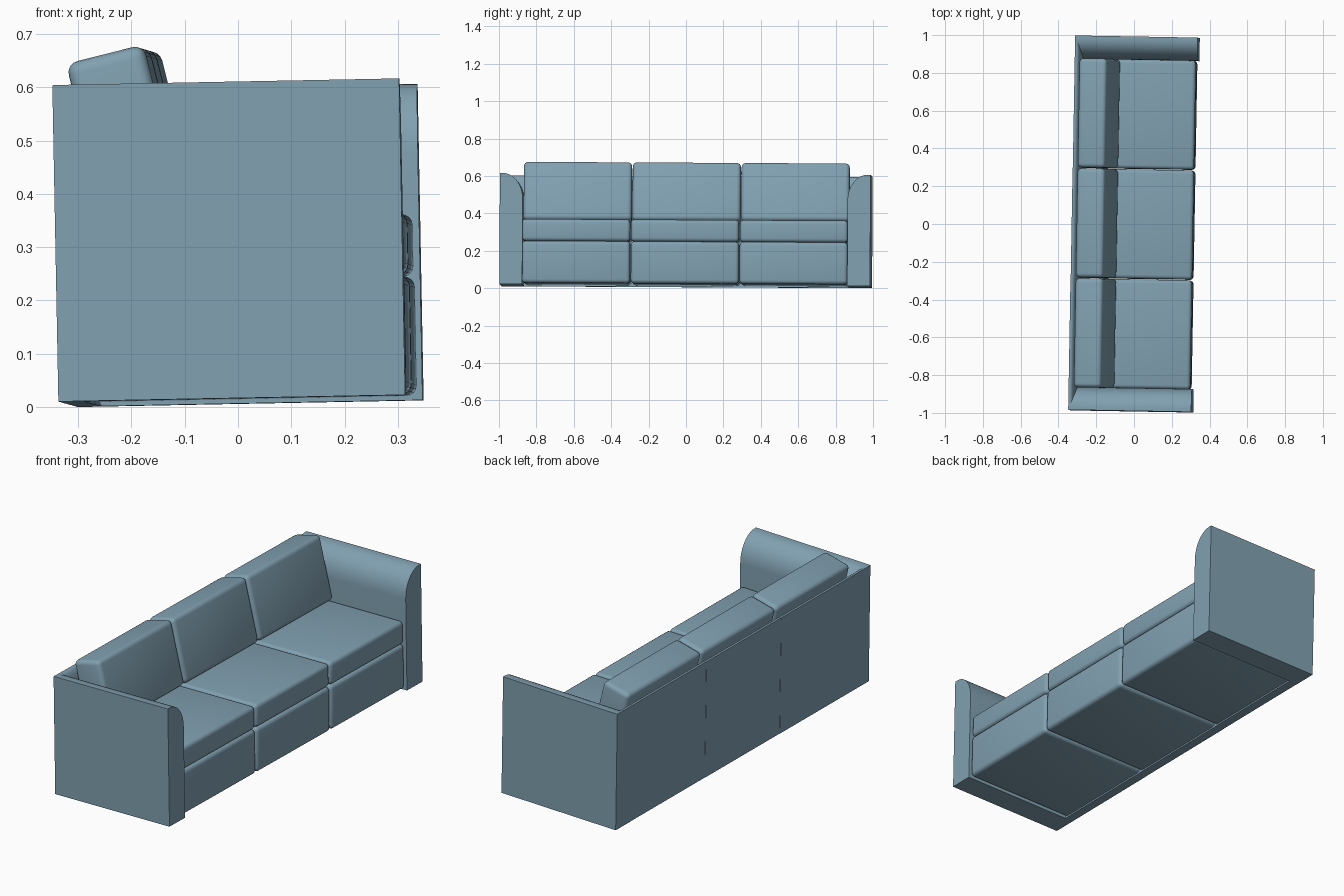
import bpy, bmesh, math
from mathutils import Matrix, Vector

if "Cube" in bpy.data.objects:
    bpy.data.objects.remove(bpy.data.objects["Cube"])

fabric = bpy.data.materials.new("blue grey fabric")
fabric.diffuse_color = (0.22, 0.355, 0.44, 1)
fabric.use_nodes = True
fabric.node_tree.nodes["Principled BSDF"].inputs["Base Color"].default_value = fabric.diffuse_color
parts = []

# The whole sofa leans very slightly on all three axes
LEAN = (Matrix.Rotation(math.radians(-1.0), 4, 'Z')
        @ Matrix.Rotation(math.radians(-1.1), 4, 'Y')
        @ Matrix.Rotation(math.radians(-0.3), 4, 'X'))


def finish(name, bm):
    bmesh.ops.recalc_face_normals(bm, faces=bm.faces)
    mesh = bpy.data.meshes.new(name)
    bm.to_mesh(mesh)
    bm.free()
    mesh.materials.append(fabric)
    ob = bpy.data.objects.new(name, mesh)
    bpy.context.collection.objects.link(ob)
    bpy.context.view_layer.objects.active = ob
    ob.select_set(True)
    bpy.ops.object.shade_smooth_by_angle(angle=math.radians(35))
    ob.select_set(False)
    parts.append(ob)


def cushion(name, lo, hi, radius=0.02, tilt=0.0):
    """Rounded box between two corners, tilted about its centre."""
    lo, hi = Vector(lo), Vector(hi)
    bm = bmesh.new()
    bmesh.ops.create_cube(bm, size=1)
    bmesh.ops.scale(bm, vec=hi - lo, verts=bm.verts)
    bmesh.ops.bevel(bm, geom=bm.edges[:], offset=radius, segments=4,
                    profile=0.5, affect='EDGES')
    bmesh.ops.transform(bm, matrix=Matrix.Translation((lo + hi) / 2)
                        @ Matrix.Rotation(tilt, 4, 'Y'), verts=bm.verts)
    finish(name, bm)


def rounded_wall(thick, height, flat, drop):
    """Profile (distance from outer face, z) with a quarter-round inner top."""
    pts = [(0, 0), (thick, 0)]
    for i in range(13):
        a = math.pi / 2 * i / 12
        pts.append((flat + (thick - flat) * math.cos(a),
                    height - drop + drop * math.sin(a)))
    return pts + [(0, height)]


def extrude(name, start, end):
    bm = bmesh.new()
    a = [bm.verts.new(p) for p in start]
    b = [bm.verts.new(p) for p in end]
    n = len(a)
    bm.faces.new(a)
    bm.faces.new(b[::-1])
    for i in range(n):
        bm.faces.new((a[i], a[(i + 1) % n], b[(i + 1) % n], b[i]))
    finish(name, bm)


# Arms: curved inside, flat outside
arm = rounded_wall(0.122, 0.594, 0.015, 0.135)
for side, label in ((-1, "near"), (1, "far")):
    extrude(label + "_arm",
            [(-0.325, side * (0.991 - d), z) for d, z in arm],
            [(0.325, side * (0.991 - d), z) for d, z in arm])

# Back made of three panels
back = rounded_wall(0.045, 0.593, 0.008, 0.13)
cuts = (-0.990, -0.292, 0.292, 0.990)
for i in range(3):
    x = -0.326 + 0.001 * i
    extrude(f"back_panel_{i + 1}",
            [(x + d, cuts[i], z) for d, z in back],
            [(x + d, cuts[i + 1], z) for d, z in back])

# Three sections of base, seat and back cushion
for i in range(3):
    y = (i - 1) * 0.582
    y0, y1 = y - 0.289, y + 0.289
    cushion(f"base_{i + 1}", (-0.30, y0, 0.008), (0.315, y1, 0.232))
    cushion(f"seat_cushion_{i + 1}", (-0.29, y0, 0.232), (0.313, y1, 0.349))
    cushion(f"back_cushion_{i + 1}", (-0.268, y0, 0.335), (-0.118, y1, 0.655),
            0.022, math.radians(-13))

# Lean the sofa, then centre it on the ground
for ob in parts:
    ob.data.transform(LEAN)
pts = [v.co for ob in parts for v in ob.data.vertices]
lo = [min(p[k] for p in pts) for k in range(3)]
hi = [max(p[k] for p in pts) for k in range(3)]
shift = Matrix.Translation((-(lo[0] + hi[0]) / 2, -(lo[1] + hi[1]) / 2, -lo[2]))
for ob in parts:
    ob.data.transform(shift)
